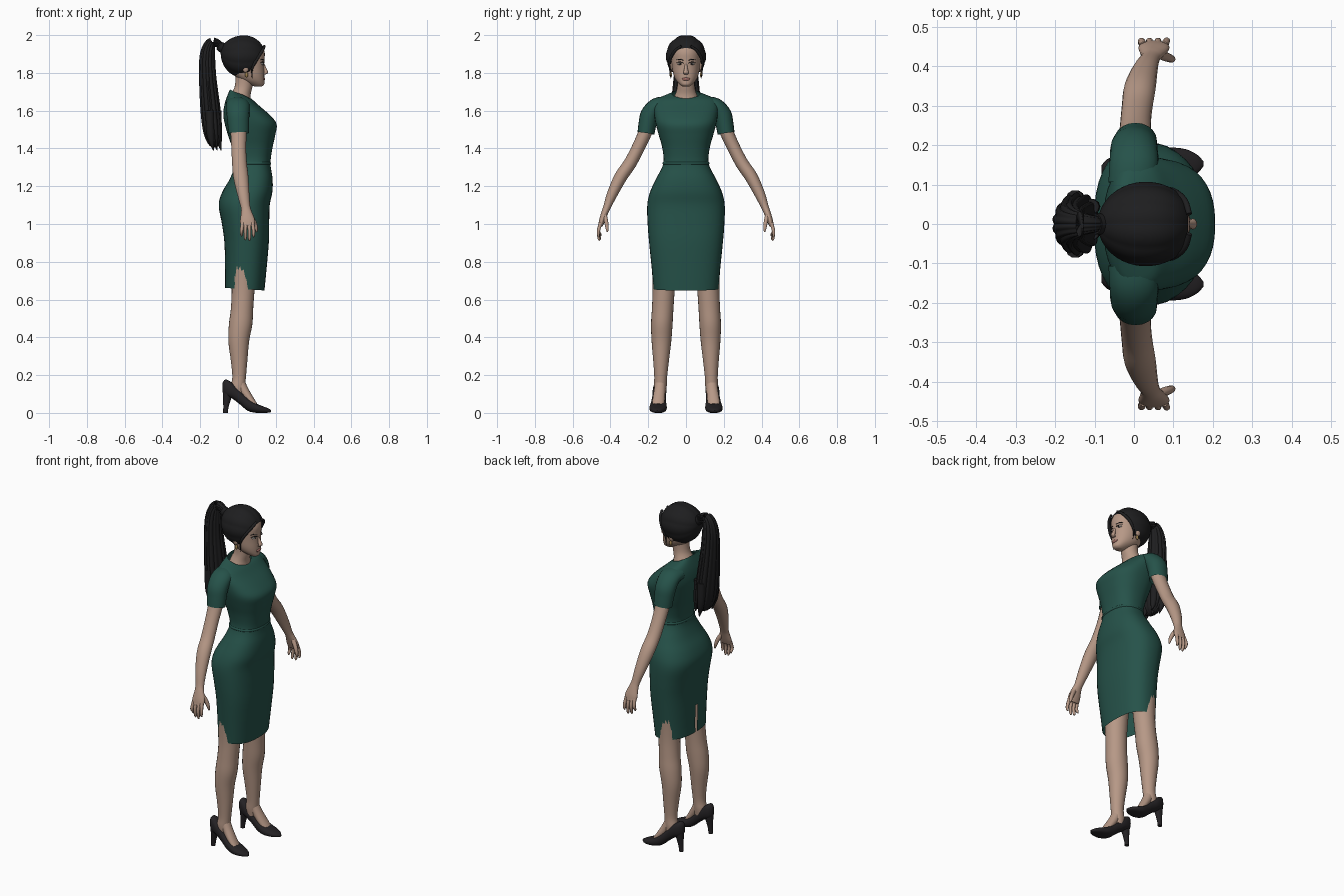
import bpy, bmesh, math
from mathutils import Vector

X, Y, Z = Vector((1, 0, 0)), Vector((0, 1, 0)), Vector((0, 0, 1))


def mat(name, r, g, b):
    m = bpy.data.materials.new(name)
    m.diffuse_color = (r, g, b, 1)
    return m


SKIN = mat("skin", 0.47, 0.315, 0.24)
GREEN = mat("dark green cloth", 0.019, 0.085, 0.068)
HAIR = mat("black hair", 0.013, 0.013, 0.014)
SHOE = mat("black leather", 0.018, 0.016, 0.018)
WHITE = mat("eye white", 0.6, 0.57, 0.54)
LIP = mat("lip pink", 0.36, 0.15, 0.13)
GOLD = mat("dull gold", 0.35, 0.22, 0.08)


def finish(name, bm, m, mirror=False):
    bmesh.ops.recalc_face_normals(bm, faces=bm.faces)
    me = bpy.data.meshes.new(name)
    bm.to_mesh(me)
    bm.free()
    ob = bpy.data.objects.new(name, me)
    bpy.context.collection.objects.link(ob)
    me.materials.append(m)
    bpy.ops.object.select_all(action='DESELECT')
    bpy.context.view_layer.objects.active = ob
    ob.select_set(True)
    bpy.ops.object.shade_smooth_by_angle(angle=math.radians(50))
    if mirror:
        mod = ob.modifiers.new("mirror", 'MIRROR')
        mod.use_axis = (False, True, False)
        mod.use_mirror_merge = False
    return ob


def spline(rows, steps):
    """Smoothly resample rows of numbers."""
    out = []
    for i in range(len(rows) - 1):
        p = [rows[max(0, min(len(rows) - 1, i + k))] for k in (-1, 0, 1, 2)]
        for s in range(steps):
            t = s / steps
            out.append([b + 0.5 * t * (c - a + t * (2*a - 5*b + 4*c - d + t * (3*(b - c) + d - a)))
                        for a, b, c, d in zip(*p)])
    return out + [list(rows[-1])]


def loft(name, rows, m, ref=X, axis=None, n=20, p=2.0, steps=4, cap=True,
         ridges=0, depth=0.0, mirror=False, edit=None):
    """Skin rings given as (x, y, z, half size along ref, half size across, tilt)."""
    rows = [tuple(r) + (0,) * (6 - len(r)) for r in rows]
    rows = spline(rows, steps)
    pts = [Vector(r[:3]) for r in rows]
    angles = [2 * math.pi * k / n for k in range(n)]
    if edit:  # close pair of edges down the back
        angles[n // 2:n // 2 + 1] = [math.pi - 0.03, math.pi + 0.03]
    bm, rings = bmesh.new(), []
    for i, r in enumerate(rows):
        t = axis or (pts[min(i + 1, len(pts) - 1)] - pts[max(i - 1, 0)]).normalized()
        u = (ref - t * ref.dot(t)).normalized()
        v = t.cross(u)
        ring = []
        for a in angles:
            c, s = math.cos(a), math.sin(a)
            k = 1 - depth * (1 - abs(math.sin(ridges * a))) if ridges else 1
            cu = math.copysign(abs(c) ** (2 / p), c) * k * max(r[3], 0.001)
            sv = math.copysign(abs(s) ** (2 / p), s) * k * max(r[4], 0.001)
            ring.append(bm.verts.new(pts[i] + u * cu + v * sv + Z * r[5] * c))
        rings.append(ring)
    k = len(angles)
    for a, b in zip(rings, rings[1:]):
        for j in range(k):
            bm.faces.new((a[j], a[(j + 1) % k], b[(j + 1) % k], b[j]))
    if cap:
        bm.faces.new(rings[0])
        bm.faces.new(rings[-1])
    if edit:
        edit(bm)
    return finish(name, bm, m, mirror)


def ball(name, loc, size, m, mirror=True):
    bm = bmesh.new()
    bmesh.ops.create_uvsphere(bm, u_segments=14, v_segments=10, radius=1)
    for v in bm.verts:
        v.co = Vector(c * s + l for c, s, l in zip(v.co, size, loc))
    return finish(name, bm, m, mirror)


# Dress: rows of height, back, front, half width, tilt
def cut_slit(bm):
    doomed = [f for f in bm.faces if f.calc_center_median().x < 0
              and abs(f.calc_center_median().y) < 0.003 and f.calc_center_median().z < 0.84]
    bmesh.ops.delete(bm, geom=doomed, context='FACES')


body = [(0.655, -0.068, 0.14, 0.172, -0.007), (0.75, -0.068, 0.15, 0.18, 0), (0.9, -0.072, 0.163, 0.195, 0),
        (1.0, -0.085, 0.165, 0.203, 0), (1.1, -0.102, 0.168, 0.205, 0), (1.17, -0.083, 0.182, 0.19, 0),
        (1.24, -0.043, 0.183, 0.158, 0), (1.32, -0.015, 0.172, 0.12, 0), (1.4, -0.03, 0.182, 0.125, 0),
        (1.47, -0.053, 0.197, 0.144, 0), (1.53, -0.07, 0.204, 0.16, 0), (1.58, -0.078, 0.165, 0.168, 0),
        (1.63, -0.072, 0.108, 0.17, 0), (1.665, -0.06, 0.075, 0.15, -0.005), (1.69, -0.043, 0.06, 0.075, -0.022)]
loft("dress", [(((a + b) / 2), 0, z, (b - a) / 2, w, t) for z, a, b, w, t in body],
     GREEN, axis=Z, n=40, p=2.4, cap=False, edit=cut_slit)
loft("waist_seam", [(0.0785, 0, z, 0.0935 + e, 0.12 + e) for z, e in
                    ((1.314, 0), (1.318, 0.004), (1.324, 0.004), (1.328, 0))],
     GREEN, axis=Z, n=40, p=2.4, steps=1, cap=False)
loft("sleeve", [(-0.005, 0.10, 1.635, 0.06, 0.04), (0, 0.155, 1.625, 0.062, 0.043), (0, 0.19, 1.58, 0.06, 0.05),
                (0.002, 0.204, 1.53, 0.057, 0.047), (0.004, 0.212, 1.48, 0.054, 0.045)],
     GREEN, cap=False, mirror=True)

# Arms and hands
loft("arm", [(0, 0.18, 1.58, 0.045, 0.04), (0.003, 0.218, 1.48, 0.042, 0.036), (0.004, 0.255, 1.4, 0.039, 0.034),
             (0.008, 0.297, 1.32, 0.039, 0.034), (0.015, 0.345, 1.25, 0.04, 0.034),
             (0.028, 0.39, 1.16, 0.032, 0.028), (0.04, 0.418, 1.09, 0.025, 0.02),
             (0.045, 0.43, 1.06, 0.029, 0.018), (0.05, 0.444, 1.02, 0.039, 0.016),
             (0.051, 0.453, 0.99, 0.037, 0.012)], SKIN, mirror=True)
for i, (dx, tip) in enumerate(((0.027, 0.93), (0.009, 0.912), (-0.009, 0.915), (-0.026, 0.935))):
    x = 0.05 + dx
    loft("finger_%d" % (i + 1), [(x, 0.452, 1.005, 0.010, 0.010), (x + dx * 0.2, 0.463, 0.965, 0.009, 0.009),
                                (x + dx * 0.2, 0.464 - 0.003 * i, tip + 0.012, 0.0075, 0.0075),
                                (x + dx * 0.2, 0.46 - 0.003 * i, tip, 0.003, 0.003)],
         SKIN, n=10, mirror=True)
loft("thumb", [(0.065, 0.43, 1.045, 0.013, 0.012), (0.085, 0.422, 1.01, 0.012, 0.011),
               (0.096, 0.418, 0.98, 0.009, 0.009), (0.1, 0.416, 0.958, 0.004, 0.004)], SKIN, n=10, mirror=True)

# Legs and insteps
loft("leg", [(0.03, 0.112, 0.9, 0.078, 0.075), (0.028, 0.117, 0.68, 0.062, 0.06), (0.022, 0.123, 0.56, 0.059, 0.057),
             (0.014, 0.128, 0.47, 0.062, 0.057), (0.004, 0.13, 0.38, 0.055, 0.052), (0.006, 0.132, 0.27, 0.043, 0.041),
             (0.006, 0.134, 0.19, 0.036, 0.034), (0.0, 0.136, 0.14, 0.038, 0.034), (0.0, 0.137, 0.1, 0.034, 0.03)],
     SKIN, axis=Z, n=24, mirror=True)
loft("instep", [(0.005, 0.135, 0.17, 0.028, 0.028), (0.03, 0.139, 0.12, 0.026, 0.03),
                (0.06, 0.144, 0.075, 0.022, 0.032), (0.09, 0.148, 0.04, 0.015, 0.03)], SKIN, mirror=True)

# Shoes: rows of position, bottom, top, half width
last = [(-0.082, 0.11, 0.16, 0.012), (-0.065, 0.09, 0.177, 0.028), (-0.03, 0.075, 0.158, 0.036),
        (0.01, 0.045, 0.118, 0.036), (0.05, 0.012, 0.08, 0.041), (0.09, 0.001, 0.053, 0.046),
        (0.13, 0, 0.036, 0.04), (0.16, 0.001, 0.024, 0.024), (0.176, 0.004, 0.014, 0.006)]
loft("shoe", [(x, 0.142 + 0.06 * x, (lo + hi) / 2, (hi - lo) / 2, w) for x, lo, hi, w in last],
     SHOE, ref=Z, axis=X, p=2.5, mirror=True)
loft("shoe_heel", [(-0.052, 0.139, 0.125, 0.03, 0.028), (-0.057, 0.139, 0.08, 0.022, 0.02),
                   (-0.064, 0.139, 0.03, 0.014, 0.013), (-0.066, 0.139, 0, 0.013, 0.012)],
     SHOE, axis=Z, n=14, mirror=True)

# Neck and head: rows of height, back, front, half width
loft("neck", [(0.01, 0, 1.64, 0.06, 0.08), (0.015, 0, 1.685, 0.052, 0.058), (0.03, 0, 1.73, 0.047, 0.046),
              (0.038, 0, 1.80, 0.05, 0.048)], SKIN, axis=Z, n=24)
skull = [(1.728, 0.088, 0.126, 0.018), (1.738, 0.06, 0.138, 0.032), (1.76, 0.015, 0.139, 0.052),
         (1.79, -0.025, 0.139, 0.066), (1.83, -0.055, 0.138, 0.074), (1.87, -0.065, 0.14, 0.077),
         (1.91, -0.06, 0.141, 0.076), (1.95, -0.04, 0.124, 0.062), (1.98, 0.0, 0.085, 0.03)]
loft("head", [((a + b) / 2, 0, z, (b - a) / 2, w) for z, a, b, w in skull], SKIN, axis=Z, n=32, p=2.15)
loft("nose", [(0.131, 0, 1.85, 0.008, 0.006), (0.141, 0, 1.825, 0.009, 0.009), (0.149, 0, 1.802, 0.011, 0.014),
              (0.142, 0, 1.792, 0.006, 0.011)], SKIN, axis=Z, n=12)
ball("lips", (0.137, 0, 1.767), (0.007, 0.022, 0.008), LIP, False)
ball("eye", (0.125, 0.031, 1.848), (0.012, 0.014, 0.006), WHITE)
ball("iris", (0.133, 0.031, 1.848), (0.005, 0.0055, 0.0055), HAIR)
for part, z, r in (("eyebrow", 1.868, 0.0025), ("upper_lash", 1.854, 0.0022)):
    loft(part, [(0.138, 0.014, z - 0.001, r, r), (0.131, 0.034, z + 0.004, r, r), (0.119, 0.05, z, r / 2, r / 2)],
         HAIR, n=8, mirror=True)
ball("ear", (0.04, 0.08, 1.83), (0.018, 0.01, 0.028), SKIN)
ball("earring", (0.045, 0.08, 1.79), (0.009, 0.007, 0.014), GOLD)


# Hair cap combed back from a centre parting, with an open face
def open_face(bm):
    bmesh.ops.bisect_plane(bm, geom=bm.verts[:] + bm.edges[:] + bm.faces[:], plane_co=(0.056, 0, 1.80),
                           plane_no=(1, 0, -0.62), clear_outer=True)


cap_rows = []
for i in range(17):
    a = math.pi * i / 16
    s = math.sin(a)
    cap_rows.append((0.03 - 0.122 * math.cos(a), 0, 1.887 + 0.02 * math.cos(a) * (1 - s), 0.114 * s, 0.107 * s))
loft("hair_cap", cap_rows, HAIR, ref=Z, axis=X, n=80, steps=2, ridges=5, depth=0.03, edit=open_face)
loft("side_strand", [(0.14, 0.025, 1.942, 0.007, 0.006), (0.128, 0.06, 1.915, 0.008, 0.008),
                     (0.098, 0.084, 1.87, 0.009, 0.008), (0.075, 0.086, 1.82, 0.005, 0.004),
                     (0.075, 0.08, 1.77, 0.001, 0.001)], HAIR, n=10, mirror=True)

# Ponytail with tie and loose tips
loft("hair_tie", [(-0.075, 0, 1.925, 0.026, 0.026), (-0.098, 0, 1.945, 0.026, 0.026)], HAIR, ref=Z, n=16)
loft("ponytail", [(-0.08, 0, 1.93, 0.018, 0.018), (-0.11, 0, 1.957, 0.022, 0.024), (-0.145, 0, 1.955, 0.03, 0.036),
                  (-0.162, 0, 1.89, 0.042, 0.052), (-0.16, 0, 1.77, 0.047, 0.066), (-0.147, 0, 1.62, 0.054, 0.08),
                  (-0.135, 0, 1.5, 0.052, 0.08), (-0.125, 0, 1.43, 0.035, 0.06), (-0.12, 0, 1.405, 0.01, 0.02)],
     HAIR, n=64, ridges=7, depth=0.12)
for i in range(7):
    y = (i - 3) * 0.022
    x = -0.15 + 0.02 * (i % 3)
    loft("hair_tip_%d" % (i + 1), [(x, y, 1.6, 0.022, 0.02), (x + 0.005, y, 1.47, 0.02, 0.018),
                                  (x + 0.02, y * 0.9, 1.39 + 0.015 * (i % 2), 0.002, 0.004)], HAIR, n=10)
